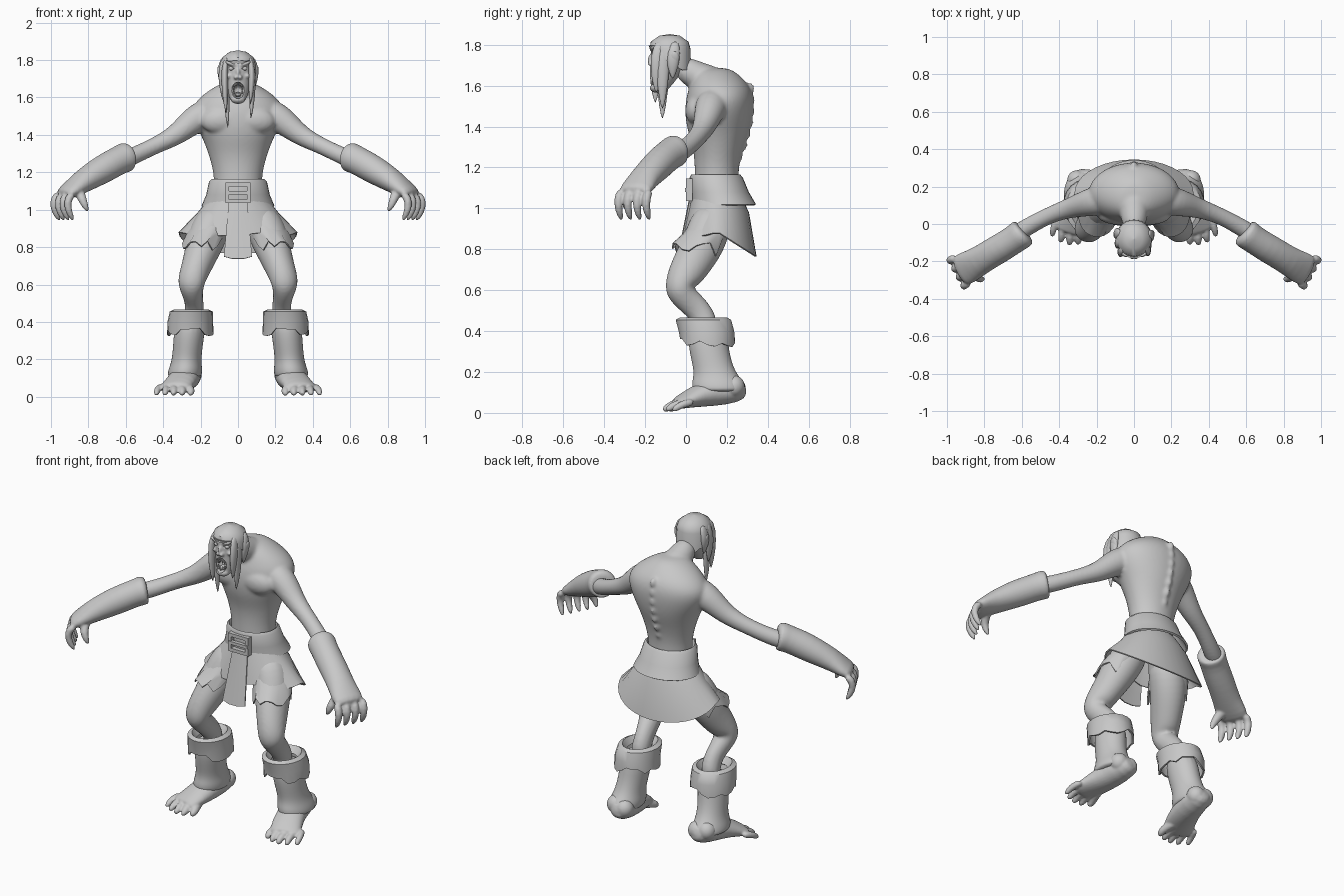
import bpy
import bmesh
import random
from math import sin, cos, pi
from mathutils import Vector, Matrix

random.seed(4)
cube = bpy.data.objects.get("Cube")
if cube:
    bpy.data.objects.remove(cube, do_unlink=True)

GREY = (0.58, 0.58, 0.58, 1)
grey = bpy.data.materials.new("plain grey")
grey.use_nodes = True
grey.diffuse_color = GREY
grey.node_tree.nodes["Principled BSDF"].inputs["Base Color"].default_value = GREY


def loft(bm, rings, sides=14, ref=None, closed=True, hem=None):
    """Join elliptical rings (x, y, z, rx, ry); without ref they stay level."""
    centres = [Vector(r[:3]) for r in rings]
    loops = []
    for i, ring in enumerate(rings):
        u, v = Vector((1, 0, 0)), Vector((0, 1, 0))
        if ref:
            before, after = centres[max(i - 1, 0)], centres[min(i + 1, len(rings) - 1)]
            t = (after - before).normalized()
            u = t.cross(Vector(ref)).normalized()
            v = u.cross(t)
        loop = []
        for k in range(sides):
            a = 2 * pi * k / sides
            p = centres[i] + u * ring[3] * cos(a) + v * ring[-1] * sin(a)
            if hem and i == len(rings) - 1:
                p.z += hem(a)
            loop.append(bm.verts.new(p))
        loops.append(loop)
    for low, high in zip(loops, loops[1:]):
        for k in range(sides):
            n = (k + 1) % sides
            bm.faces.new((low[k], low[n], high[n], high[k]))
    if closed:
        bm.faces.new(loops[0])
        bm.faces.new(loops[-1])


def blob(bm, centre, radii, tilt=0):
    matrix = Matrix.Translation(centre) @ Matrix.Rotation(tilt, 4, "Y") @ Matrix.Diagonal((*radii, 1))
    bmesh.ops.create_uvsphere(bm, u_segments=14, v_segments=9, radius=1, matrix=matrix)


def pair(bm, centre, radii, tilt=0):
    x, y, z = centre
    blob(bm, (x, y, z), radii, tilt)
    blob(bm, (-x, y, z), radii, -tilt)


def box(bm, centre, size):
    bmesh.ops.create_cube(bm, size=1, matrix=Matrix.Translation(centre) @ Matrix.Diagonal((*size, 1)))


def finish(name, bm, mirror=False, subdiv=0, voxel=0, cloth=0):
    bmesh.ops.recalc_face_normals(bm, faces=bm.faces)
    mesh = bpy.data.meshes.new(name)
    bm.to_mesh(mesh)
    bm.free()
    mesh.materials.append(grey)
    mesh.shade_smooth()
    obj = bpy.data.objects.new(name, mesh)
    bpy.context.collection.objects.link(obj)
    if mirror:
        obj.modifiers.new("mirror", "MIRROR").use_mirror_merge = False
    if subdiv:
        mod = obj.modifiers.new("subdivide", "SUBSURF")
        mod.levels = mod.render_levels = subdiv
    if voxel:
        mod = obj.modifiers.new("blend", "REMESH")
        mod.mode, mod.voxel_size, mod.use_smooth_shade = "VOXEL", voxel, True
        mod = obj.modifiers.new("soften", "SMOOTH")
        mod.factor, mod.iterations = 0.5, 4
    if cloth:
        obj.modifiers.new("thickness", "SOLIDIFY").thickness = cloth
    if cloth or not (subdiv or voxel):
        obj.modifiers.new("crisp", "EDGE_SPLIT").split_angle = pi / 4
    return obj


def ragged(depth):
    return lambda a: random.uniform(-depth, depth)


UP, BACK = (0, 0, 1), (0, 1, 0)

# Torso, neck, upper arms and legs, blended into one skin
bm = bmesh.new()
loft(bm, [(0, .15, .93, .13, .1), (0, .15, 1.1, .13, .11), (0, .15, 1.2, .13, .107),
          (0, .157, 1.3, .16, .123), (0, .158, 1.38, .19, .153), (0, .16, 1.46, .235, .168),
          (0, .165, 1.54, .255, .168), (0, .165, 1.6, .21, .148), (0, .15, 1.65, .14, .115),
          (0, .14, 1.69, .06, .07)], 20)
loft(bm, [(0, .17, 1.59, .11, .1), (0, .06, 1.645, .075, .07), (0, -.04, 1.7, .06, .065)], ref=UP)
pair(bm, (.085, .053, 1.48), (.12, .06, .075), .1)
for i in range(8):
    z = 1.2 + i * .055
    blob(bm, (0, .314 - .85 * (z - 1.52) ** 2, z), (.018, .026, .03))
for s in (1, -1):
    loft(bm, [(s * .13, .14, 1.53, .09), (s * .24, .115, 1.482, .077), (s * .33, .09, 1.395, .056),
              (s * .45, .05, 1.34, .044), (s * .56, -.01, 1.285, .048), (s * .66, -.07, 1.25, .05)], ref=UP)
    loft(bm, [(s * .1, .14, 1, .1), (s * .17, .1, .85, .11), (s * .205, .035, .74, .088, .1),
              (s * .24, -.02, .65, .078, .085), (s * .253, -.04, .6, .074, .074),
              (s * .242, .015, .545, .054, .066), (s * .23, .085, .48, .05, .062), (s * .24, .11, .38, .06)],
         ref=BACK)
finish("body", bm, subdiv=2, voxel=.01)

# Forearms with hooked fingers
bm = bmesh.new()
loft(bm, [(.585, -.04, 1.285, .055), (.59, -.045, 1.285, .088), (.63, -.075, 1.268, .077),
          (.69, -.115, 1.235, .08), (.76, -.155, 1.195, .08, .075), (.84, -.205, 1.145, .08, .062),
          (.895, -.235, 1.105, .092, .045), (.945, -.26, 1.075, .088, .032)], ref=UP)
for i in range(4):
    s = i / 1.5 - 1
    base = Vector((.915 + s * .037, -.245 + s * .068, 1.085))
    bends = ((0, 0, 0), (.03, -.015, -.02), (.035, -.02, -.07), (.018, -.01, -.115), (0, 0, -.145))
    widths = (.02, .024, .021, .018, .007)
    loft(bm, [(*(base + Vector(b)), w) for b, w in zip(bends, widths)], 10, (-.5, -.87, 0))
loft(bm, [(.86, -.22, 1.12, .035), (.84, -.285, 1.075, .027), (.82, -.3, 1.025, .021), (.8, -.29, .985, .008)],
     10, BACK)
finish("forearms_and_hands", bm, mirror=True, subdiv=1, voxel=.007)

# Bare feet with lumpy heels and splayed toes
bm = bmesh.new()
loft(bm, [(.26, .295, .12, .035), (.265, .255, .11, .075, .062), (.28, .13, .105, .082, .075),
          (.31, .03, .075, .09, .05), (.34, -.03, .05, .088, .033), (.345, -.05, .045, .08, .025)], ref=UP)
blob(bm, (.245, .24, .12), (.055, .055, .055))
blob(bm, (.305, .235, .13), (.055, .055, .055))
for i in range(5):
    tip = -.115 + .009 * (i - 1.7) ** 2
    x = .25 + i * .046
    fat = .026 - i * .0015
    loft(bm, [(.275 + i * .033, .04, .055, fat), (.26 + i * .042, tip + .055, .044, fat),
              (x, tip + .025, .028, fat * .9), (x + .005, tip, .01, .012)], 10, UP)
finish("feet", bm, mirror=True, subdiv=1, voxel=.006)

# Boot shafts and folded cuffs
bm = bmesh.new()
loft(bm, [(.25, .1, .44, .085, .1), (.265, .112, .3, .082, .098), (.275, .14, .2, .078, .1),
          (.28, .155, .155, .09, .127), (.285, .16, .12, .094, .133), (.285, .16, .1, .085, .12)], 18)
finish("boot_shafts", bm, mirror=True, subdiv=2)
bm = bmesh.new()
loft(bm, [(.25, .085, .43, .065, .085), (.25, .085, .467, .09, .115), (.25, .085, .455, .115, .137),
          (.255, .1, .4, .122, .137), (.255, .105, .345, .124, .135)], 22, closed=False, hem=ragged(.025))
finish("boot_cuffs", bm, mirror=True, cloth=.01)

# Torn breeches, skirt and belt
bm = bmesh.new()
loft(bm, [(.11, .135, .97, .09), (.165, .1, .88, .108, .112), (.195, .05, .8, .104, .12)],
     20, closed=False, hem=ragged(.04))
finish("torn_breeches", bm, mirror=True, cloth=.008)
bm = bmesh.new()
loft(bm, [(0, .15, 1.06, .155, .12), (0, .158, .98, .22, .15), (0, .165, .88, .318, .18)], 36, closed=False,
     hem=lambda a: -.115 * max(0, sin(a)) + (random.uniform(-.02, .01) if sin(a) < -.2 else 0))
finish("skirt", bm, cloth=.008)
bm = bmesh.new()
loft(bm, [(0, .145, 1.13, .125, .105), (0, .145, 1.165, .14, .12), (0, .148, 1.15, .155, .13),
          (0, .165, 1.08, .17, .142), (0, .185, 1.02, .195, .157)], 32, closed=False)
finish("belt", bm, cloth=.012)

# Front flap
bm = bmesh.new()
rows = []
for i in range(5):
    t = i / 4
    rows.append([bm.verts.new((k * (.05 + .025 * t), .01 - .06 * t + .008 * abs(k),
                               1.04 - .31 * t + .02 * abs(k) * t)) for k in (-1, -.4, .4, 1)])
for top, low in zip(rows, rows[1:]):
    for k in range(3):
        bm.faces.new((top[k], top[k + 1], low[k + 1], low[k]))
finish("front_flap", bm, cloth=.008)

# Buckle frame and prong
bm = bmesh.new()
for s in (1, -1):
    box(bm, (s * .058, .016, 1.09), (.02, .03, .11))
    box(bm, (0, .016, 1.09 + s * .045), (.12, .03, .02))
box(bm, (0, .006, 1.09), (.13, .022, .018))
buckle = finish("belt_buckle", bm)
buckle.modifiers.new("bevel", "BEVEL").width = .005

# Head with brow, nose, cheeks, jaw and ears
bm = bmesh.new()
loft(bm, [(0, -.13, 1.565, .03), (0, -.12, 1.6, .05), (0, -.095, 1.66, .068, .075), (0, -.08, 1.72, .08, .09),
          (0, -.08, 1.78, .086, .095), (0, -.08, 1.82, .07, .08), (0, -.08, 1.845, .03, .035)], 18)
pair(bm, (.037, -.16, 1.78), (.036, .02, .011), -.35)
pair(bm, (.048, -.135, 1.715), (.025, .03, .016), .3)
pair(bm, (.012, -.172, 1.708), (.013, .018, .012))
pair(bm, (.095, -.055, 1.73), (.014, .026, .042), .25)
blob(bm, (0, -.17, 1.728), (.012, .018, .03))
blob(bm, (0, -.145, 1.59), (.042, .035, .025))
head = finish("head", bm, subdiv=1, voxel=.006)

# Mouth and eye socket cutter
bm = bmesh.new()
blob(bm, (0, -.17, 1.638), (.034, .05, .044))
pair(bm, (.036, -.178, 1.755), (.022, .022, .013), -.25)
cutter = finish("face_cutter", bm)
cutter.hide_render = cutter.hide_viewport = True
cut = head.modifiers.new("carve", "BOOLEAN")
cut.operation, cut.object = "DIFFERENCE", cutter

# Eyes, teeth and tongue
bm = bmesh.new()
pair(bm, (.036, -.155, 1.755), (.014, .014, .012))
finish("eyes", bm, subdiv=1)
bm = bmesh.new()
for i in range(-2, 3):
    for z, way in ((1.671, -1), (1.606, 1)):
        drop = .006 * abs(i) * way
        y = -.166 + .004 * abs(i)
        loft(bm, [(i * .011, y, z + drop, .006), (i * .011, y, z + drop + way * .018, .002)], 6)
finish("teeth", bm)
bm = bmesh.new()
blob(bm, (0, -.14, 1.615), (.018, .03, .014))
finish("tongue", bm, subdiv=1)

# Hair cap, open over the face
bm = bmesh.new()
loft(bm, [(0, -.08, 1.852, .001), (0, -.08, 1.844, .045, .05), (0, -.08, 1.815, .083, .092),
          (0, -.078, 1.78, .095, .1), (0, -.075, 1.75, .098, .1)], 28, closed=False,
     hem=lambda a: .045 if sin(a) < -.75 else -.05 * sin(a) - .04 + random.uniform(-.012, .012))
finish("hair_cap", bm, cloth=.008)

# Long hanging locks
bm = bmesh.new()
for x, y, tip in ((-.07, -.145, 1.51), (-.06, -.11, 1.43), (-.085, -.1, 1.57), (-.09, -.05, 1.64),
                  (.072, -.14, 1.56), (.076, -.11, 1.48), (.09, -.06, 1.63)):
    drop = 1.81 - tip
    loft(bm, [(x * .85, y * .9, 1.82, .01, .02), (x * 1.05, y, 1.76, .02, .036),
              (x, y - .005, 1.81 - drop * .65, .019, .032), (x * .9, y - .005, tip, .002, .003)], 8)
finish("hair_locks", bm, subdiv=1)
